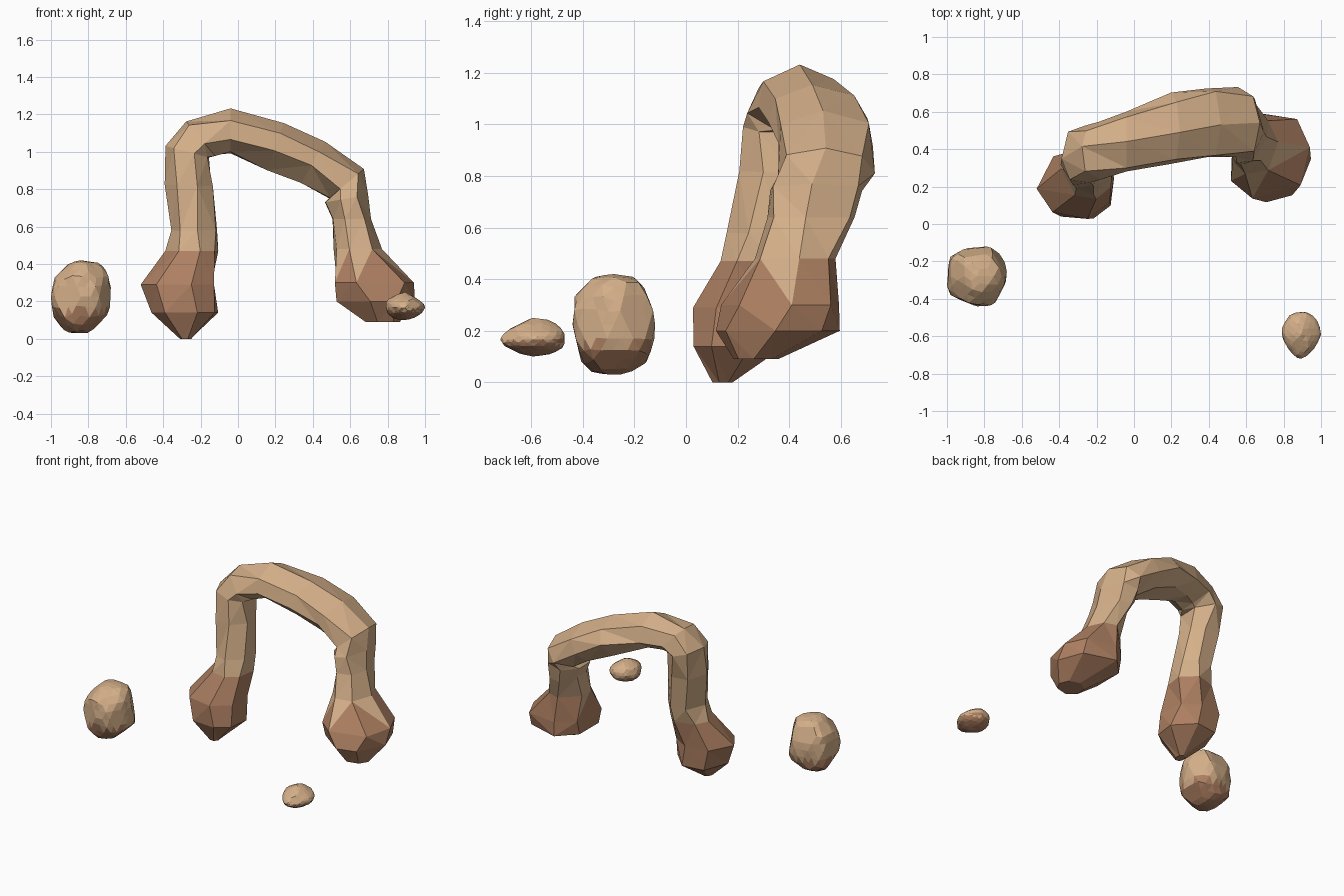
import bpy
import bmesh
import math
import random
from mathutils import Vector

random.seed(7)

default_cube = bpy.data.objects.get("Cube")
if default_cube:
    bpy.data.objects.remove(default_cube, do_unlink=True)


def make_material(name, colour):
    mat = bpy.data.materials.new(name)
    mat.use_nodes = True
    mat.diffuse_color = (*colour, 1)
    mat.node_tree.nodes["Principled BSDF"].inputs["Base Color"].default_value = (*colour, 1)
    return mat


SAND = make_material("sandstone", (0.66, 0.43, 0.25))
CLAY = make_material("red clay", (0.42, 0.215, 0.122))


def finish(bm, name, is_clay):
    """Turn a bmesh into a flat-shaded object, painted by a face rule."""
    bmesh.ops.recalc_face_normals(bm, faces=bm.faces)
    bm.normal_update()
    for face in bm.faces:
        face.smooth = False
        face.material_index = int(is_clay(face))
    mesh = bpy.data.meshes.new(name)
    bm.to_mesh(mesh)
    bm.free()
    mesh.materials.append(SAND)
    mesh.materials.append(CLAY)
    obj = bpy.data.objects.new(name, mesh)
    bpy.context.collection.objects.link(obj)


# Stations along the arch: centre x, y, z, half thickness, half depth, lean in degrees
STATIONS = [
    (-.28, .14, 0, .03, .04, -90),
    (-.28, .20, .14, .18, .18, -90),
    (-.31, .21, .29, .20, .18, -90),
    (-.24, .28, .47, .14, .14, -90),
    (-.23, .31, .58, .12, .14, -90),
    (-.26, .34, .82, .125, .14, -88),
    (-.27, .37, 1.0, .12, .15, -75),
    (-.20, .39, 1.07, .12, .15, -40),
    (-.04, .44, 1.11, .115, .16, 0),
    (.20, .51, 1.03, .13, .19, 20),
    (.40, .54, .94, .13, .18, 30),
    (.58, .54, .83, .12, .18, 50),
    (.58, .50, .75, .115, .18, 80),
    (.605, .48, .64, .10, .17, 90),
    (.64, .42, .48, .125, .15, 90),
    (.715, .37, .30, .22, .23, 90),
    (.73, .36, .20, .205, .24, 90),
    (.77, .27, .09, .09, .08, 90),
]
SIDES = 7


def build_arch():
    bm = bmesh.new()
    rings = []
    for x, y, z, thick, depth, lean in STATIONS:
        outward = Vector((math.sin(math.radians(lean)), 0, math.cos(math.radians(lean))))
        ring = []
        for i in range(SIDES):
            angle = math.tau * (i + random.uniform(-.2, .2)) / SIDES
            size = random.uniform(1, 1.1)
            offset = outward * thick * math.cos(angle) + Vector((0, depth * math.sin(angle), 0))
            ring.append(bm.verts.new(Vector((x, y, z)) + offset * size))
        rings.append(ring)
    for low, high in zip(rings, rings[1:]):
        for i in range(SIDES):
            j = (i + 1) % SIDES
            bm.faces.new((low[i], low[j], high[j], high[i]))
    bm.faces.new(rings[0])
    bm.faces.new(rings[-1])
    bmesh.ops.triangulate(bm, faces=bm.faces, quad_method='SHORT_EDGE')

    def is_clay(face):
        centre = face.calc_center_median()
        # Sand runs down in wedges over the front of the left foot
        wedge = centre.x > 0 and face.normal.y < 0
        return centre.z < (.4 if wedge else .475)

    finish(bm, "rock_arch", is_clay)


def build_boulder(name, centre, half, cuts, boxy, clay_height, nose):
    """Rounded block with random flat chips cut into it."""
    bm = bmesh.new()
    bmesh.ops.create_icosphere(bm, subdivisions=3, radius=1)
    for vert in bm.verts:
        vert.co /= sum(abs(c) ** boxy for c in vert.co) ** (1 / boxy)
        vert.co *= random.uniform(.97, 1.03)
    for _ in range(cuts):
        normal = Vector([random.gauss(0, 1) for _ in range(3)]).normalized()
        reach = random.uniform(.93, 1.05)
        for vert in bm.verts:
            excess = vert.co.dot(normal) - reach
            if excess > 0:
                vert.co -= normal * excess
    # Stretch to the wanted bounds
    for axis in range(3):
        values = [v.co[axis] for v in bm.verts]
        low, span = min(values), max(values) - min(values)
        for vert in bm.verts:
            part = (vert.co[axis] - low) / span
            vert.co[axis] = centre[axis] + half[axis] * (2 * part - 1)
    # Draw the front and left side of the stone to a lower, narrower nose
    for vert in bm.verts:
        front = max(0, (centre[1] - vert.co.y) / half[1])
        side = max(0, (vert.co.x - centre[0]) / half[0])
        vert.co.z += (clay_height - vert.co.z) * nose * max(front, side)
        vert.co.x += (centre[0] - vert.co.x) * nose * front
    finish(bm, name, lambda f: f.calc_center_median().z < clay_height + random.uniform(-.015, .015))


build_arch()
build_boulder("large_boulder", (-.84, -.28, .225), (.16, .16, .195), 18, 2.8, .15, 0)
build_boulder("small_boulder", (.895, -.595, .175), (.105, .125, .075), 14, 2.2, .155, .4)
